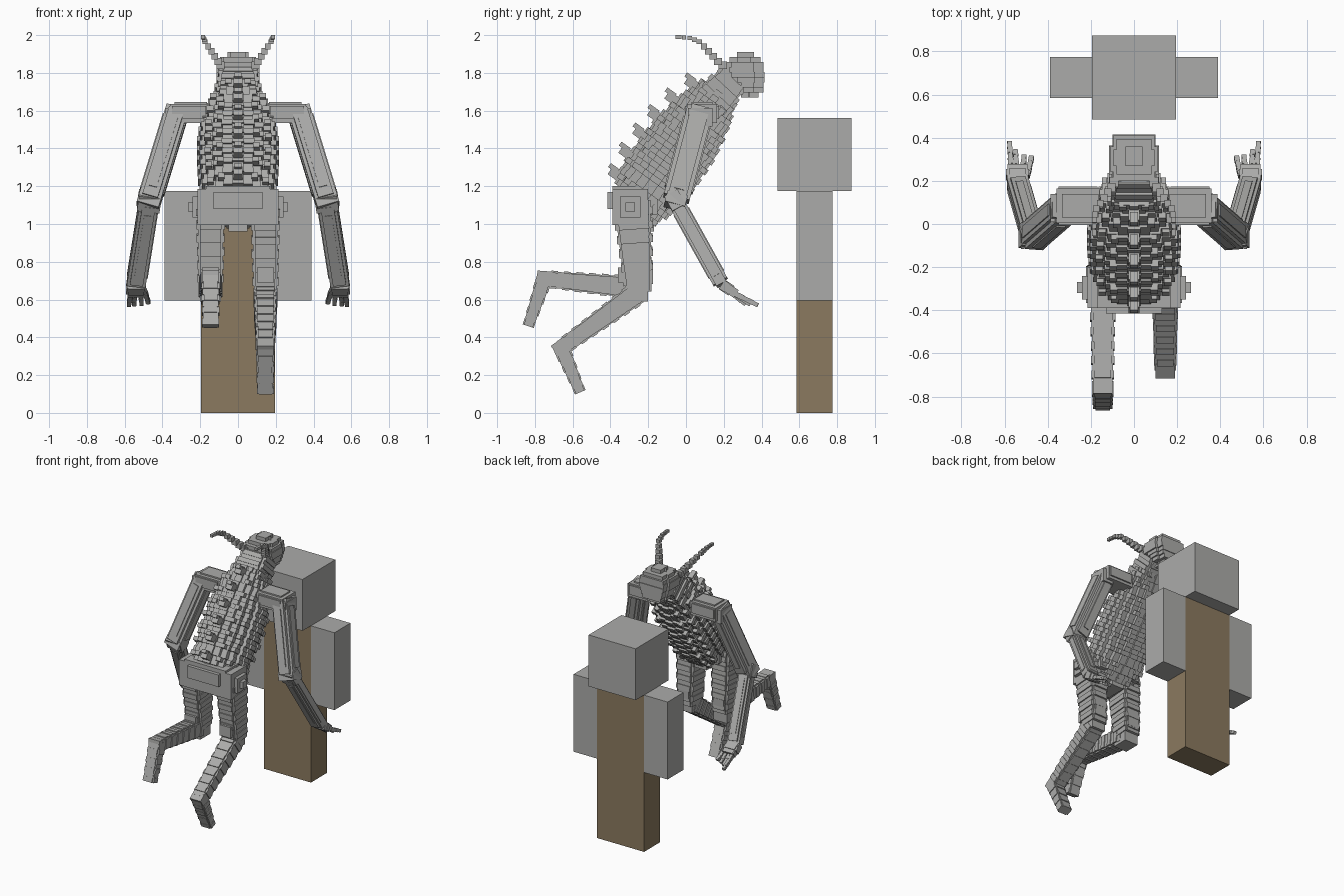
import bpy, bmesh, math
from mathutils import Matrix, Vector

if "Cube" in bpy.data.objects:
    bpy.data.objects.remove(bpy.data.objects["Cube"])


def material(name, rgb):
    m = bpy.data.materials.new(name)
    m.diffuse_color = (*rgb, 1)
    m.use_nodes = True
    m.node_tree.nodes["Principled BSDF"].inputs["Base Color"].default_value = m.diffuse_color
    return m


GREY = material("stone grey", (0.41, 0.41, 0.40))
BROWN = material("earth brown", (0.26, 0.195, 0.115))


def frame(axis):
    """Rotation whose z follows the axis and whose x stays sideways."""
    z = Vector(axis).normalized()
    x = Vector((1, 0, 0))
    x = (x - z * x.dot(z)).normalized()
    return Matrix((x, z.cross(x), z)).transposed()


def make(name, boxes, mat=GREY):
    """Join boxes given as (centre, rotation, full size) into one object."""
    bm = bmesh.new()
    for c, rot, size in boxes:
        m = Matrix.Translation(c) @ rot.to_4x4() @ Matrix.Diagonal((*size, 1))
        bmesh.ops.create_cube(bm, size=1, matrix=m)
    me = bpy.data.meshes.new(name)
    bm.to_mesh(me)
    bm.free()
    me.materials.append(mat)
    ob = bpy.data.objects.new(name, me)
    bpy.context.collection.objects.link(ob)


I3 = Matrix.Identity(3)


def plain(x0, x1, y0, y1, z0, z1):
    return (Vector(((x0 + x1) / 2, (y0 + y1) / 2, (z0 + z1) / 2)), I3,
            (x1 - x0, y1 - y0, z1 - z0))


def mirror(x, s):
    return Vector((x[0] * s, x[1], x[2]))


def lerp_table(table, t):
    for a, b in zip(table, table[1:]):
        if t <= b[0]:
            k = max(0, (t - a[0]) / (b[0] - a[0]))
            return [p + (q - p) * k for p, q in zip(a, b)]
    return table[-1]


def disc(c, rot, w, d, h, steps):
    """Stepped ellipse slab made of crossing boxes."""
    out = []
    for i in range(steps):
        a = math.pi / 2 * (i + 0.5) / steps
        out.append((c, rot, (2 * w * math.cos(a) + 0.01, 2 * d * math.sin(a) + 0.01, h)))
    return out


def limb(a, b, ra, rb, step):
    """Tapering run of toothed slabs; ra and rb are (half width, half depth)."""
    a, b = Vector(a), Vector(b)
    rot = frame(b - a)
    length = (b - a).length
    n = max(1, round(length / step))
    out = []
    for i in range(n):
        k = (i + 0.5) / n
        w = ra[0] + (rb[0] - ra[0]) * k
        d = ra[1] + (rb[1] - ra[1]) * k
        g = 1.0 if i % 2 else 0.9
        h = length / n * 1.05
        c = a.lerp(b, k)
        out.append((c, rot, (2 * w * g, 1.6 * d, h)))
        out.append((c, rot, (1.5 * w, 2 * d * g, h)))
    return out


def beam(a, b, w, d):
    """Long bone with fluted sides and shorter raised strips."""
    a, b = Vector(a), Vector(b)
    rot, c, h = frame(b - a), (a + b) / 2, (b - a).length
    return [(c, rot, (w, d * 0.7, h)), (c, rot, (w * 0.7, d, h * 0.94)),
            (c, rot, (w * 1.1, d * 0.4, h * 0.8)), (c, rot, (w * 0.35, d * 1.1, h * 0.75))]


# Torso: leaning stack of stepped slabs (distance, half width, half depth)
BASE = Vector((0, -0.27, 1.08))
LEAN = Vector((0, 0.583, 0.813))
FRONT = Vector((0, 0.813, -0.583))
TR = frame(LEAN)
SHAPE = [(-0.04, .15, .12), (.06, .19, .165), (.15, .205, .195), (.3, .215, .195),
         (.42, .215, .195), (.55, .2, .175), (.65, .18, .15), (.76, .11, .11)]
torso, spikes, studs = [], [], []
N = 26
for i in range(N):
    t = -0.03 + 0.78 * i / (N - 1)
    _, w, d = lerp_table(SHAPE, t)
    g = 1 if i % 2 else 0.94
    torso += disc(BASE + LEAN * t, TR, w * g, d * g, 0.033, 6)
    if i % 3 == 1:
        for s in (-1, 1):
            for f in (0.45, 0.75):
                off = d * math.sqrt(1 - f * f)
                for face in (-1, 1):
                    c = BASE + LEAN * t + FRONT * off * face
                    studs.append((c + Vector((s * w * f, 0, 0)), TR, (.035, .035, .03)))
make("torso", torso)
make("rib_studs", studs)

# Spine plates and backward spikes
for i in range(6):
    t = 0.09 + 0.125 * i
    d = lerp_table(SHAPE, t)[2]
    c = BASE + LEAN * t - FRONT * (d + 0.015)
    spikes.append((c, TR, (.05, .07, .05)))
    spikes.append((c - FRONT * .025 + LEAN * .02, TR, (.035, .06, .025)))
make("spine_spikes", spikes)

# Pelvis and hip knobs
pelvis = [plain(-.17, .17, -.39, -.15, 1.05, 1.2), plain(-.13, .13, -.415, -.15, 1.08, 1.17),
          plain(-.05, .05, -.33, -.17, .96, 1.08)]
for s in (-1, 1):
    for w, r in ((.215, .095), (.24, .055), (.265, .025)):
        pelvis.append((Vector((s * w / 2, -.295, 1.09)), I3, (w, 2 * r, 2 * r)))
make("pelvis", pelvis)

# Neck and head
make("neck", limb((0, .13, 1.64), (0, .27, 1.79), (.13, .12), (.10, .085), .028))
head = []
for i, (y0, y1, w) in enumerate([(.29, .385, .055), (.265, .41, .075), (.25, .41, .085),
                                 (.23, .415, .09), (.2, .415, .1), (.19, .41, .1),
                                 (.2, .41, .095), (.23, .395, .08), (.27, .36, .04)]):
    z = 1.67 + i * .0265
    head.append(plain(-w, w, y0, y1, z, z + .028))
    head.append(plain(-w - .015, w + .015, y0 + .04, y1 - .05, z, z + .028))
make("head", head)

# Curved horns of small cubes
for s, side in ((1, "right"), (-1, "left")):
    pts = [(.08, .22, 1.82), (.105, .17, 1.86), (.14, .12, 1.915), (.175, .07, 1.965),
           (.183, .02, 1.985), (.185, -.04, 1.99)]
    cubes = []
    for j, (p, q) in enumerate(zip(pts, pts[1:])):
        for k in (0, .5):
            r = .043 - .005 * (j + k)
            c = mirror(Vector(p).lerp(Vector(q), k), s)
            cubes.append((c, I3, (r, r * 1.1, min(r, .026) if j > 2 else r)))
    cubes.append((mirror((.185, -.04, 1.99), s), I3, (.02, .03, .02)))
    make(side + "_horn", cubes)

    # Shoulder
    make(side + "_shoulder", [
        (mirror((.255, .085, 1.585), s), I3, (.21, .16, .1)),
        (mirror((.26, .085, 1.59), s), I3, (.18, .18, .07)),
        (mirror((.25, .085, 1.6), s), I3, (.17, .11, .09)),
        (mirror((.345, .075, 1.565), s), I3, (.085, .13, .1))])

    # Upper arm, elbow and forearm
    sh, el, wr = (mirror(p, s) for p in ((.32, .075, 1.61), (.47, -.055, 1.12), (.54, .19, .68)))
    make(side + "_upper_arm", beam(sh, el, .12, .14))
    make(side + "_elbow", [(el, frame(el - sh), (.12, .11, .06)), (el, frame(wr - el), (.12, .08, .09))])
    make(side + "_forearm", beam(el, wr, .1, .085))

    # Hand and fingers
    hand = limb(wr, mirror((.54, .265, .63), s), (.055, .035), (.05, .025), .03)
    for root, tip in (((.57, .25, .635), (.577, .38, .57)), ((.545, .25, .635), (.55, .34, .575)),
                      ((.515, .25, .63), (.51, .315, .575)), ((.495, .22, .65), (.475, .31, .585))):
        hand += limb(mirror(root, s), mirror(tip, s), (.013, .015), (.012, .012), .03)
    make(side + "_hand", hand)

# Legs: thigh shared, shin and foot posed separately
for side, s, knee, ankle, toe in (
        ("left", -1, (-.25, .66), (-.75, .71), (-.835, .46)),
        ("right", 1, (-.25, .64), (-.66, .345), (-.56, .11))):
    x = .145 * s
    k, a, t = (Vector((x, *p)) for p in (knee, ankle, toe))
    make(side + "_thigh", limb((x, -.285, 1.12), k, (.078, .11), (.068, .075), .036)
         + [plain(x - .055, x + .055, -.32, -.2, .59, .68), plain(x - .045, x + .045, -.36, -.175, .69, .77)])
    make(side + "_shin", limb(k, a, (.065, .065), (.05, .045), .034))
    make(side + "_ankle", [(a, frame(a - k), (.09, .08, .08)), (a, frame(t - a), (.08, .085, .06))])
    make(side + "_foot", limb(a, t, (.05, .045), (.045, .03), .032))

# Block figure standing in front
make("figure_body", [plain(-.195, .195, .585, .775, 0, 1.175)], BROWN)
make("figure_head", [plain(-.195, .195, .485, .875, 1.175, 1.56)])
make("figure_left_arm", [plain(-.39, -.195, .585, .775, .595, 1.175)])
make("figure_right_arm", [plain(.195, .39, .585, .775, .595, 1.175)])
